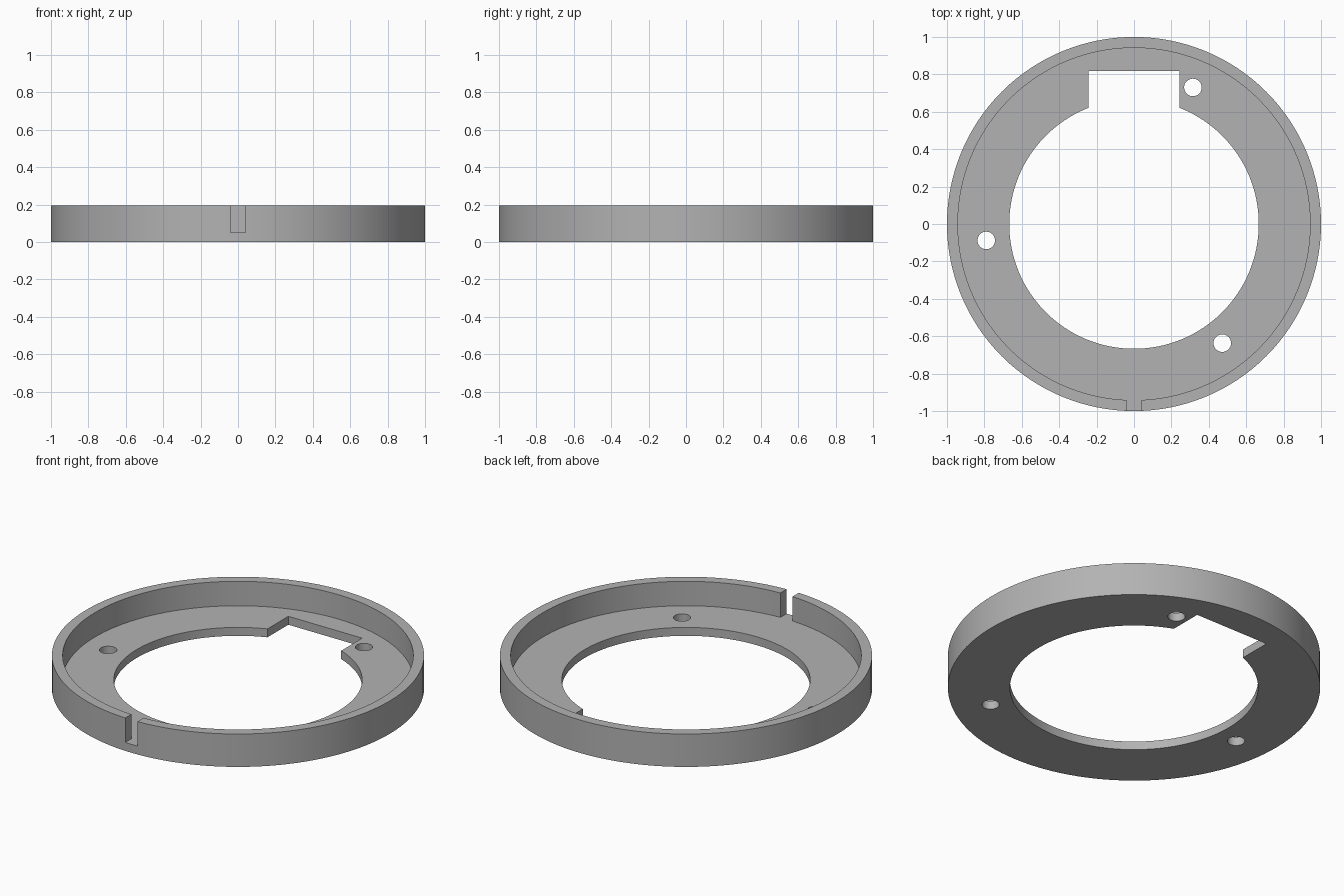
import bpy, bmesh, math

cube = bpy.data.objects.get("Cube")
if cube:
    bpy.data.objects.remove(cube, do_unlink=True)

HEIGHT, FLOOR = 0.195, 0.05
OUTER, WALL, BORE = 1.0, 0.942, 0.667
SEGMENTS = 128

grey = bpy.data.materials.new("plain grey")
grey.use_nodes = True
colour = (0.45, 0.45, 0.45, 1)
grey.diffuse_color = colour
grey.node_tree.nodes["Principled BSDF"].inputs["Base Color"].default_value = colour


def add_object(name, bm):
    bmesh.ops.recalc_face_normals(bm, faces=bm.faces)
    mesh = bpy.data.meshes.new(name)
    bm.to_mesh(mesh)
    bm.free()
    mesh.materials.append(grey)
    obj = bpy.data.objects.new(name, mesh)
    bpy.context.collection.objects.link(obj)
    return obj


def box(name, x0, x1, y0, y1, z0, z1):
    bm = bmesh.new()
    bmesh.ops.create_cube(bm, size=1)
    bmesh.ops.scale(bm, verts=bm.verts, vec=(x1 - x0, y1 - y0, z1 - z0))
    bmesh.ops.translate(bm, verts=bm.verts,
                        vec=((x0 + x1) / 2, (y0 + y1) / 2, (z0 + z1) / 2))
    return add_object(name, bm)


def cylinder(name, x, y, radius):
    bm = bmesh.new()
    bmesh.ops.create_cone(bm, cap_ends=True, segments=32, radius1=radius,
                          radius2=radius, depth=1)
    bmesh.ops.translate(bm, verts=bm.verts, vec=(x, y, 0))
    return add_object(name, bm)


# Ring body: L-shaped section, flat flange plus upright rim
bm = bmesh.new()
section = [(BORE, 0), (OUTER, 0), (OUTER, HEIGHT),
           (WALL, HEIGHT), (WALL, FLOOR), (BORE, FLOOR)]
rings = []
for i in range(SEGMENTS):
    a = math.tau * i / SEGMENTS
    rings.append([bm.verts.new((r * math.cos(a), r * math.sin(a), z)) for r, z in section])
for i, ring in enumerate(rings):
    following = rings[(i + 1) % SEGMENTS]
    for j in range(len(section)):
        k = (j + 1) % len(section)
        bm.faces.new((ring[j], following[j], following[k], ring[k]))
body = add_object("flanged_ring", bm)

# Cutters: rear notch, front rim slot, three screw holes
cutters = [
    box("notch_cutter", -0.242, 0.242, 0.4, 0.817, -0.5, 0.5),
    box("slot_cutter", -0.04, 0.04, -1.1, -0.9, FLOOR, 0.5),
]
for x, y in [(0.315, 0.73), (-0.79, -0.088), (0.472, -0.637)]:
    cutters.append(cylinder("screw_hole_cutter", x, y, 0.047))

bpy.context.view_layer.objects.active = body
for cutter in cutters:
    mod = body.modifiers.new(cutter.name, "BOOLEAN")
    mod.operation = "DIFFERENCE"
    mod.solver = "EXACT"
    mod.object = cutter
    bpy.ops.object.modifier_apply(modifier=mod.name)
for cutter in cutters:
    bpy.data.objects.remove(cutter, do_unlink=True)

# Smooth curved walls, sharp edges
bpy.ops.object.select_all(action="DESELECT")
body.select_set(True)
bpy.ops.object.shade_smooth_by_angle(angle=math.radians(30))
